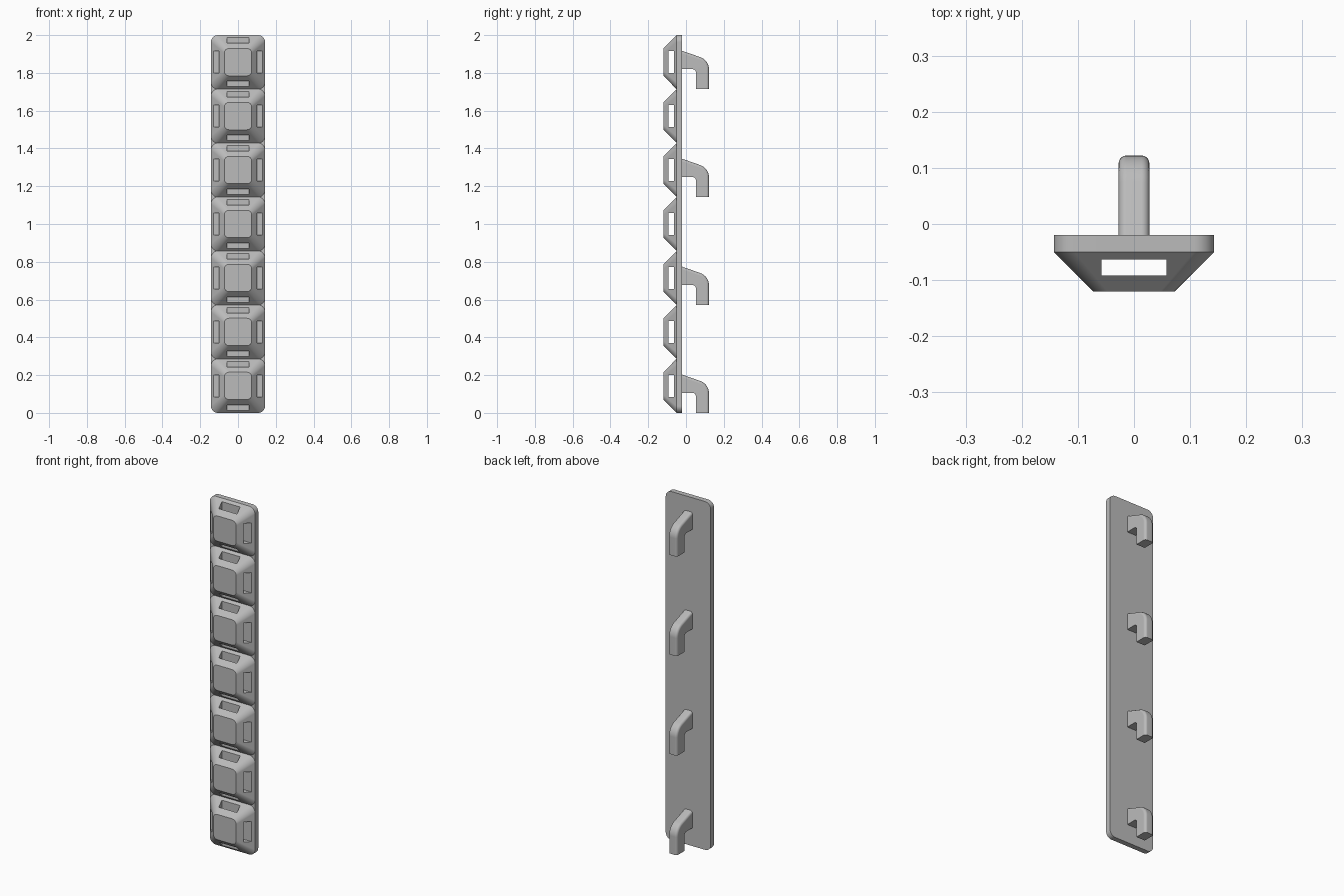
import bpy, bmesh, math
from mathutils import Vector

cube = bpy.data.objects.get("Cube")
if cube:
    bpy.data.objects.remove(cube, do_unlink=True)

CELLS = 7
PITCH = 2 / CELLS
HALF = PITCH / 2

grey = bpy.data.materials.new("plain grey")
grey.use_nodes = True
COLOUR = (0.5, 0.5, 0.5, 1)
grey.diffuse_color = COLOUR
grey.node_tree.nodes["Principled BSDF"].inputs["Base Color"].default_value = COLOUR


def rounded_rect(hx, hz, r, y, z0=0, steps=8):
    """Loop of points around a rounded rectangle facing the front."""
    pts = []
    for k, (sx, sz) in enumerate([(1, 1), (-1, 1), (-1, -1), (1, -1)]):
        for i in range(steps + 1):
            a = math.pi / 2 * (k + i / steps)
            pts.append(Vector((sx * (hx - r) + r * math.cos(a), y,
                               z0 + sz * (hz - r) + r * math.sin(a))))
    return pts


def make_object(name, bm):
    bmesh.ops.recalc_face_normals(bm, faces=bm.faces)
    mesh = bpy.data.meshes.new(name)
    bm.to_mesh(mesh)
    bm.free()
    mesh.materials.append(grey)
    ob = bpy.data.objects.new(name, mesh)
    bpy.context.collection.objects.link(ob)
    return ob


def loft(name, lower, upper):
    """Closed solid between two matching loops."""
    bm = bmesh.new()
    a = [bm.verts.new(p) for p in lower]
    b = [bm.verts.new(p) for p in upper]
    bm.faces.new(a)
    bm.faces.new(b)
    n = len(a)
    for i in range(n):
        j = (i + 1) % n
        bm.faces.new((a[i], a[j], b[j], b[i]))
    return make_object(name, bm)


def activate(ob):
    bpy.ops.object.select_all(action='DESELECT')
    ob.select_set(True)
    bpy.context.view_layer.objects.active = ob


def smooth(ob):
    activate(ob)
    bpy.ops.object.shade_smooth_by_angle(angle=math.radians(30))
    mod = ob.modifiers.new("flat face normals", 'WEIGHTED_NORMAL')
    mod.keep_sharp = True


def cut_slot(ob, size, y):
    """Cut a box-shaped slot right through the part."""
    bm = bmesh.new()
    bmesh.ops.create_cube(bm, size=1)
    for v in bm.verts:
        v.co = Vector(c * s for c, s in zip(v.co, size)) + Vector((0, y, 0))
    cutter = make_object("slot_cutter", bm)
    cutter.hide_render = True
    mod = ob.modifiers.new("slot", 'BOOLEAN')
    mod.operation = 'DIFFERENCE'
    mod.solver = 'EXACT'
    mod.object = cutter
    activate(ob)
    bpy.ops.object.modifier_apply(modifier=mod.name)
    bpy.data.objects.remove(cutter, do_unlink=True)


# Long backing strip
strip = loft("back_plate", rounded_rect(HALF, 1, 0.036, -0.02, 1),
             rounded_rect(HALF, 1, 0.036, -0.05, 1))
smooth(strip)

# Sloped stud with crossing slots, repeated up the strip
stud = loft("stud_1", rounded_rect(HALF, HALF, 0.036, -0.05),
            rounded_rect(0.0725, 0.0725, 0.025, -0.12))
cut_slot(stud, (0.116, 0.029, 1), -0.0775)
cut_slot(stud, (1, 0.029, 0.116), -0.0775)
smooth(stud)
stud.location.z = HALF
for i in range(1, CELLS):
    copy = stud.copy()
    copy.name = f"stud_{i + 1}"
    copy.location.z = HALF + i * PITCH
    bpy.context.collection.objects.link(copy)


# Hook side profile: outer edge with a rounded shoulder, then the inner edge
def arc(cy, cz, ry, rz, start, end, steps=8):
    for i in range(steps + 1):
        a = math.radians(start + (end - start) * i / steps)
        yield cy + ry * math.cos(a), cz + rz * math.sin(a)


outer = [(-0.022, 0.203)] + list(arc(0.052, 0.103, 0.07, 0.07, 70, 0)) + [(0.122, 0)]
inner = [(0.052, 0)] + list(arc(0.037, 0.09, 0.015, 0.015, 0, 90, 4)) + [(-0.022, 0.105)]
profile = outer + inner
W = 0.0275
hook = loft("hook_1", [Vector((-W, y, z)) for y, z in profile],
            [Vector((W, y, z)) for y, z in profile])

# Round the long outer edges of the hook
bm = bmesh.new()
bm.from_mesh(hook.data)


def on_outer(v):
    return any(abs(v.co.y - y) + abs(v.co.z - z) < 1e-4 for y, z in outer)


edges = [e for e in bm.edges
         if abs(e.verts[0].co.x - e.verts[1].co.x) < 1e-5
         and all(on_outer(v) for v in e.verts)]
bmesh.ops.bevel(bm, geom=edges, offset=0.014, segments=5, profile=0.5,
                affect='EDGES', clamp_overlap=False)
bm.to_mesh(hook.data)
bm.free()
smooth(hook)
for i in range(1, 4):
    copy = hook.copy()
    copy.name = f"hook_{i + 1}"
    copy.location.z = i * 2 * PITCH
    bpy.context.collection.objects.link(copy)
